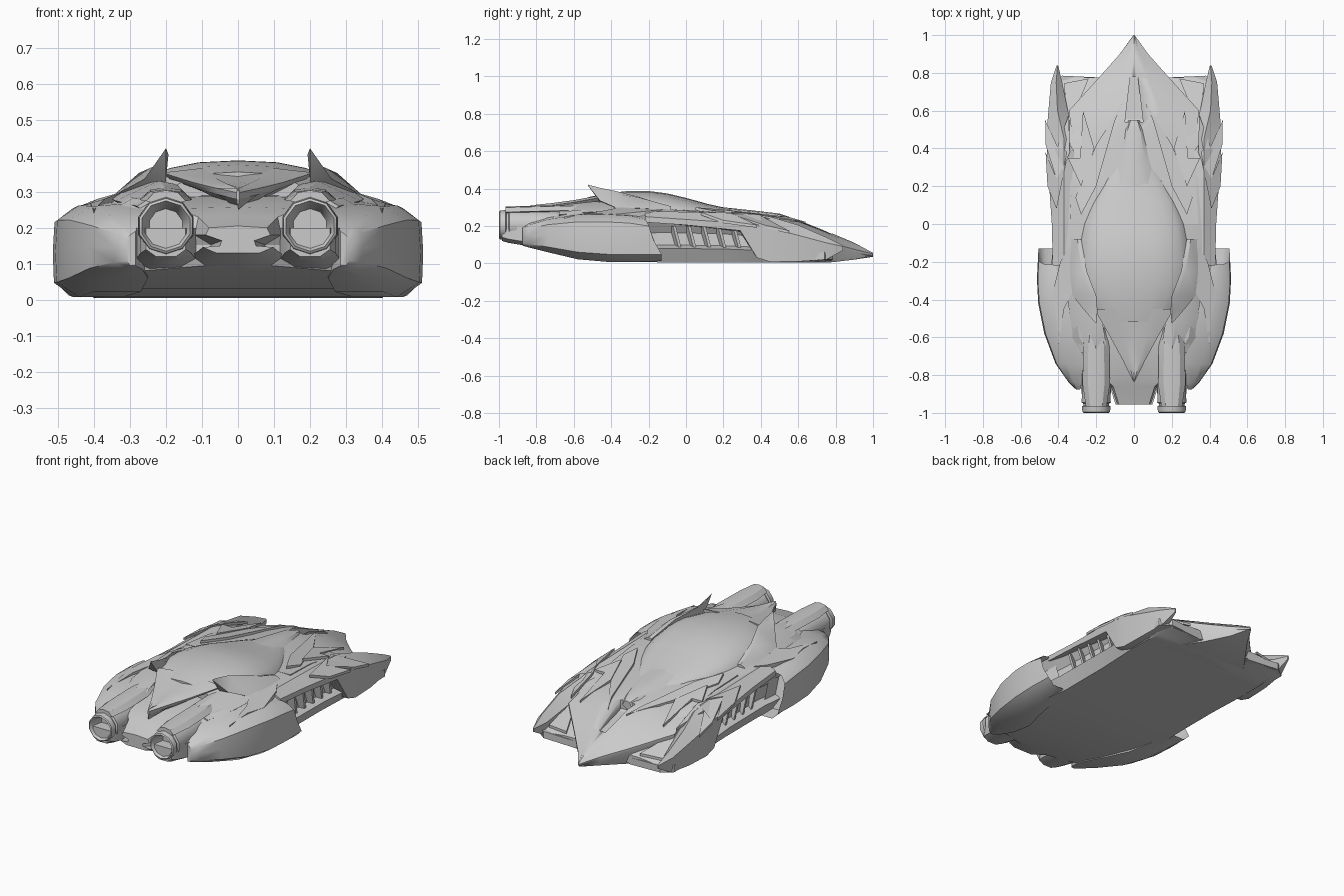
import bpy, bmesh, math


def finish(name, bm, angle=28):
    bmesh.ops.recalc_face_normals(bm, faces=bm.faces)
    me = bpy.data.meshes.new(name)
    bm.to_mesh(me)
    bm.free()
    ob = bpy.data.objects.new(name, me)
    bpy.context.collection.objects.link(ob)
    bpy.ops.object.select_all(action='DESELECT')
    bpy.context.view_layer.objects.active = ob
    ob.select_set(True)
    bpy.ops.object.shade_smooth_by_angle(angle=math.radians(angle))
    return ob


def loft(name, rings, mirror=False, scoop=0, angle=28):
    """Skin a list of 3D rings; mirror repeats it at -x; scoop hollows the first end."""
    bm = bmesh.new()
    for s in ((1, -1) if mirror else (1,)):
        vs = [[bm.verts.new((s * x, y, z)) for x, y, z in r] for r in rings]
        n = len(rings[0])
        for a, b in zip(vs, vs[1:]):
            for i in range(n):
                j = (i + 1) % n
                bm.faces.new((a[i], a[j], b[j], b[i]))
        first = bm.faces.new(vs[0])
        bm.faces.new(vs[-1])
        if scoop:
            bm.normal_update()
            bmesh.ops.inset_region(bm, faces=[first], thickness=0.012)
            bmesh.ops.translate(bm, verts=first.verts, vec=(0, -scoop, 0))
    return finish(name, bm, angle)


def sym(y, half):
    """Closed ring from half a section that starts and ends on the centre line."""
    full = half + [(-x, z) for x, z in reversed(half[1:-1])]
    return [(x, y, z) for x, z in full]


def plate(name, outline, thick=0.015):
    """Thin mirrored armour plate."""
    low = [(x, y, z - thick) for x, y, z in outline]
    return loft(name, [outline, low], mirror=True)


# Main hull: y, half width, floor z, shoulder z, deck half width, deck z
hull = [(-.955, .09, .13, .18, .08, .205), (-.86, .12, .095, .18, .11, .235),
        (-.80, .30, .08, .18, .17, .258), (-.6, .42, .03, .21, .29, .288),
        (-.3, .44, .01, .23, .33, .298), (-.12, .42, .005, .24, .34, .295),
        (.2, .42, .005, .23, .32, .275), (.45, .43, .005, .20, .30, .24),
        (.58, .43, .005, .14, .30, .17), (.68, .42, .005, .09, .28, .11),
        (.775, .39, .015, .05, .25, .07)]
loft("hull", [sym(y, [(0, t), (wt, t - .005), (w, s), (w - .045, b + .68 * (s - b)),
                      (w - .04, b + .40 * (s - b)), (w + .008, b + .32 * (s - b)),
                      (w - .03, b), (0, b)]) for y, w, b, s, wt, t in hull])

# Pointed hood: y, half width, top z, edge z, floor z
hood_st = [(1, .003, .056, .05, .042), (.9, .075, .11, .075, .02), (.77, .19, .165, .11, .005),
           (.6, .345, .235, .165, .005), (.45, .325, .26, .225, .02), (.2, .33, .285, .27, .1),
           (.0, .34, .295, .285, .2)]
hood = loft("hood", [sym(y, [(0, t), (.4 * w, t - .012), (w, e), (w, e - .015),
                             (.8 * w, b), (0, b)]) for y, w, t, e, b in hood_st])
slot = loft("slot_cutter", [[(x, .78, z) for x, z in ((-.02, .15), (.02, .15), (.02, .3), (-.02, .3))],
                            [(x, .54, z) for x, z in ((-.048, .185), (.048, .185), (.048, .3), (-.048, .3))]])
slot.hide_render = True
slot.hide_set(True)
cut = hood.modifiers.new("slot", 'BOOLEAN')
cut.object = slot
cut.solver = 'EXACT'

# Raised hood tongue running up to the windscreen
loft("hood_tongue", [sym(y, [(0, t), (.6 * w, t - .006), (w, t - .03), (0, t - .05)])
                     for y, w, t in ((.55, .03, .25), (.5, .055, .266), (.35, .09, .284), (.15, .14, .305))])
# Long hood strakes beside the tongue
plate("hood_strake", [(.06, .64, .222), (.1, .55, .248), (.2, .2, .287), (.28, .05, .3),
                      (.31, .14, .283), (.2, .42, .256)])

# Front fender blades: y with ridge section points (x, z)
fender = [(.84, [(.402, .09), (.405, .095), (.41, .09), (.41, .07), (.402, .07)]),
          (.75, [(.38, .10), (.412, .14), (.44, .11), (.43, .02), (.39, .02)]),
          (.6, [(.35, .15), (.405, .205), (.453, .15), (.445, .01), (.36, .01)]),
          (.45, [(.315, .2), (.37, .25), (.465, .19), (.45, .008), (.33, .01)]),
          (.38, [(.30, .235), (.37, .262), (.46, .205), (.45, .03), (.33, .03)]),
          (.29, [(.30, .25), (.37, .268), (.455, .215), (.445, .175), (.33, .165)]),
          (.0, [(.32, .27), (.37, .275), (.435, .235), (.435, .205), (.33, .2)]),
          (-.22, [(.34, .27), (.37, .28), (.43, .25), (.43, .22), (.34, .22)])]
loft("front_fender", [[(x, y, z) for x, z in r] for y, r in fender], mirror=True)

# Layered arrow plates on the fenders
plate("fender_arrow", [(.47, .55, .175), (.405, .41, .25), (.345, .58, .195), (.34, .38, .263),
                       (.405, .22, .27), (.468, .42, .205)])
plate("flank_arrow", [(.468, .38, .205), (.41, .24, .268), (.36, .33, .274), (.41, .08, .273), (.458, .2, .23)])
plate("duct_blade", [(.27, .6, .2), (.21, .4, .262), (.28, .2, .287), (.35, .35, .266), (.285, .35, .265)])
# Splitter lip and inner duct fins
plate("front_splitter", [(.17, .775, .05), (.38, .785, .06), (.44, .74, .06), (.43, .6, .05), (.2, .6, .05)], .04)
plate("duct_fin", [(.24, .77, .09), (.37, .745, .085), (.36, .6, .14), (.31, .6, .145)])

# Slanted louvres inside the side recess
for i in range(5):
    y = -.06 + i * .08
    loft("side_louvre", [[(.37, y, .085), (.405, y + .02, .085), (.405, y + .035, .085), (.37, y + .02, .085)],
                         [(.37, y - .03, .2), (.415, y - .01, .2), (.415, y + .005, .2), (.37, y - .01, .2)]],
         mirror=True)

# Rear pods with open intakes: outer x, inner x, top z, floor z, y of top and bottom edges
pods = [(.508, .40, .235, .012, -.215, -.13), (.514, .35, .255, .008, -.31, -.27),
        (.507, .32, .262, .008, -.42, -.42), (.475, .27, .26, .022, -.58, -.58),
        (.415, .25, .235, .06, -.74, -.74), (.345, .265, .205, .085, -.84, -.84), (.308, .285, .18, .095, -.875, -.875)]
rings = []
for o, i, t, b, yt, yb in pods:
    h, m = t - b, (o - i)
    rings.append([(i, yt, t + .01), (o - .35 * m, yt, t), (o - .03 * m, .8 * yt + .2 * yb, t - .16 * h),
                  (o, (yt + yb) / 2, b + .5 * h), (o - .02 * m, yb, b + .16 * h), (o - .35 * m, yb, b), (i, yb, b)])
loft("rear_pod", rings, mirror=True, scoop=.09, angle=45)
plate("pod_shoulder", [(.33, -.1, .29), (.39, -.2, .28), (.435, -.38, .262), (.41, -.5, .268),
                       (.40, -.65, .25), (.37, -.45, .28), (.32, -.35, .3)], .025)

# Cabin dome: y, half width, roof z
cabin = [(.36, .05, .272), (.25, .15, .288), (.12, .225, .317), (0, .275, .35), (-.1, .295, .374),
         (-.2, .305, .387), (-.32, .305, .386), (-.42, .27, .375), (-.52, .21, .355)]
loft("cabin", [sym(y, [(0, t)] + [(w * math.sin(a) ** .85, .24 + (t - .24) * math.cos(a) ** .8)
                                   for a in (.3, .6, .9, 1.2, 1.45)] + [(0, .24)]) for y, w, t in cabin], angle=35)

# Swept tail spike behind the roof
loft("tail_spike", [sym(y, [(0, t - .01), (.5 * w, t), (w, t - .012), (.9 * w, t - .03), (0, b)])
                    for y, w, t, b in ((-.45, .21, .365, .26), (-.6, .125, .338, .25),
                                       (-.72, .06, .322, .25), (-.835, .004, .31, .25))])

# Roof pillars rising into pointed fins
fin = [(-.08, [(.28, .30), (.30, .305), (.34, .285), (.29, .27)]),
       (-.25, [(.25, .355), (.275, .352), (.34, .295), (.27, .27)]),
       (-.38, [(.2, .388), (.23, .372), (.325, .30), (.22, .27)]),
       (-.46, [(.193, .404), (.215, .375), (.26, .335), (.2, .33)]),
       (-.525, [(.2, .421), (.202, .418), (.203, .416), (.2, .416)])]
loft("roof_fin", [[(x, y, z) for x, z in r] for y, r in fin], mirror=True)
# Haunches flowing from the pillars to the engines
loft("haunch", [[(x, y, z) for x, z in r] for y, r in (
    (-.3, [(.2, .33), (.3, .315), (.36, .285), (.3, .24)]),
    (-.5, [(.17, .32), (.22, .33), (.34, .275), (.25, .2)]),
    (-.68, [(.14, .29), (.2, .31), (.28, .26), (.2, .2)]))], mirror=True)

# Engines: turned barrels with hollow nozzles (y, radius)
profile = [(-.55, .05), (-.62, .073), (-.8, .078), (-.945, .081), (-.95, .07), (-.96, .07),
           (-.965, .08), (-.995, .077), (-1.0, .07), (-.985, .062), (-.92, .048)]
loft("engine", [[(.2 + r * math.cos(k * math.pi / 5 + .314), y, .205 + r * math.sin(k * math.pi / 5 + .314))
                 for k in range(10)] for y, r in profile], mirror=True, angle=40)
# Engine cowl above and cradle below
loft("engine_cowl", [[(.2 + w * u, y, t - d) for u, d in ((-1, .03), (-.6, .006), (0, 0), (.6, .006), (1, .03),
                                                         (.6, .034), (-.6, .034))]
                     for y, w, t in ((-.55, .05, .312), (-.65, .07, .312), (-.85, .072, .307), (-.965, .055, .304))],
     mirror=True)
loft("engine_cradle", [[(.2 - w, y, .2), (.2 + w, y, .2), (.2 + w, y, b + .02), (.2 + .5 * w, y, b),
                        (.2 - .5 * w, y, b), (.2 - w, y, b + .02)]
                       for y, w, b in ((-.6, .11, .04), (-.8, .09, .085), (-.95, .07, .11), (-.985, .055, .12))],
     mirror=True)
